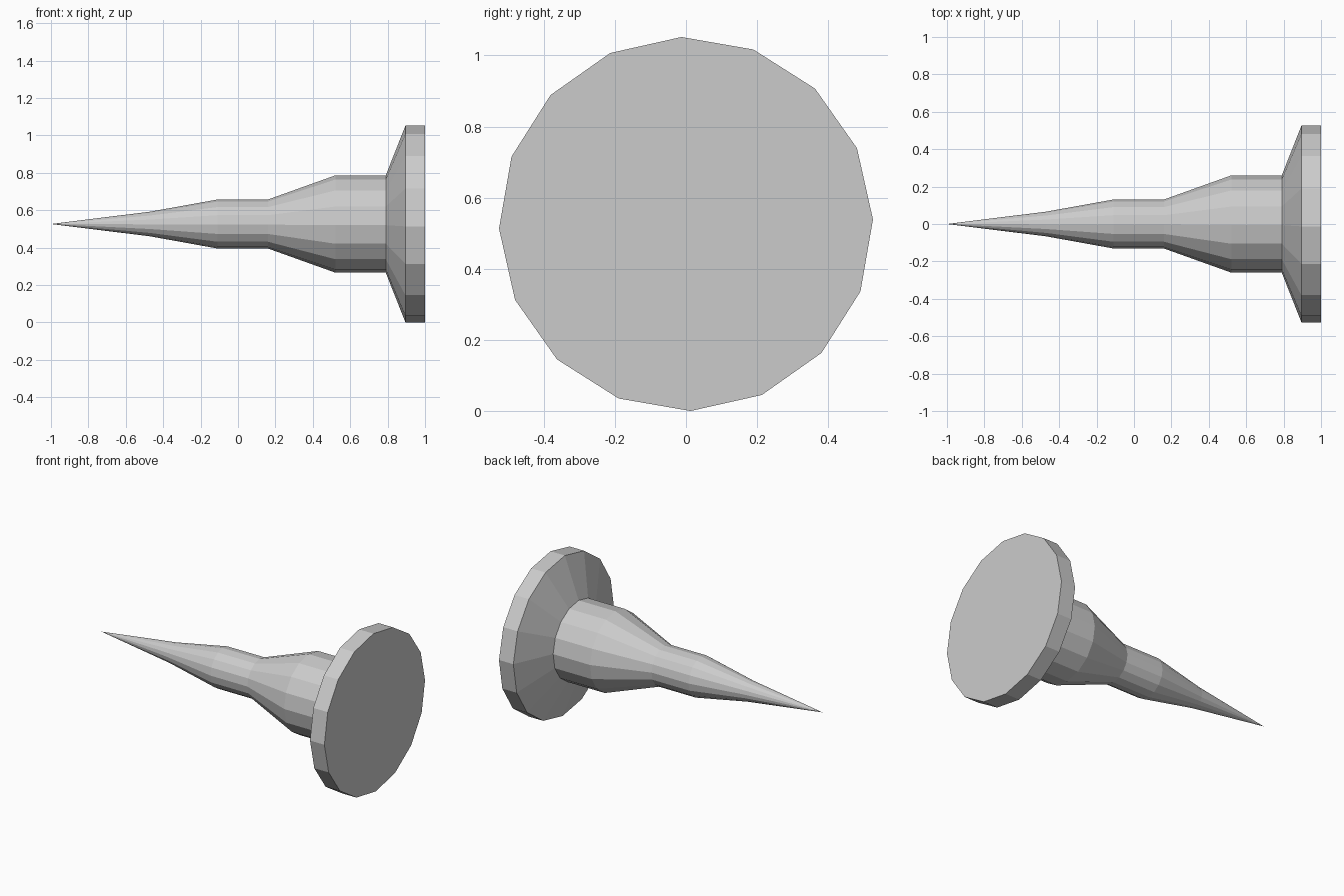
import bpy, bmesh, math

if "Cube" in bpy.data.objects:
    bpy.data.objects.remove(bpy.data.objects["Cube"])

SIDES = 16
TWIST = math.radians(1.4)   # slight roll of the facets about the long axis
CENTRE_Z = 0.526

# Profile from sharp tip to flat head: (x, radius)
TIP_X = -1.0
PROFILE = [(-0.47, 0.066), (-0.11, 0.131), (0.16, 0.131), (0.52, 0.26),
           (0.79, 0.26), (0.895, 0.526), (1.0, 0.526)]


def ring(bm, x, r):
    angles = [TWIST + 2 * math.pi * i / SIDES for i in range(SIDES)]
    return [bm.verts.new((x, r * math.cos(a), r * math.sin(a))) for a in angles]


bm = bmesh.new()
tip = bm.verts.new((TIP_X, 0, 0))
rings = [ring(bm, x, r) for x, r in PROFILE]

# Pointed end, stepped shaft and flared head
for i in range(SIDES):
    j = (i + 1) % SIDES
    bm.faces.new((tip, rings[0][i], rings[0][j]))
    for a, b in zip(rings, rings[1:]):
        bm.faces.new((a[i], b[i], b[j], a[j]))

# Flat end of the head
bm.faces.new(rings[-1])
bmesh.ops.recalc_face_normals(bm, faces=bm.faces[:])

mesh = bpy.data.meshes.new("spike")
bm.to_mesh(mesh)
bm.free()
spike = bpy.data.objects.new("spike", mesh)
spike.location.z = CENTRE_Z
bpy.context.collection.objects.link(spike)
